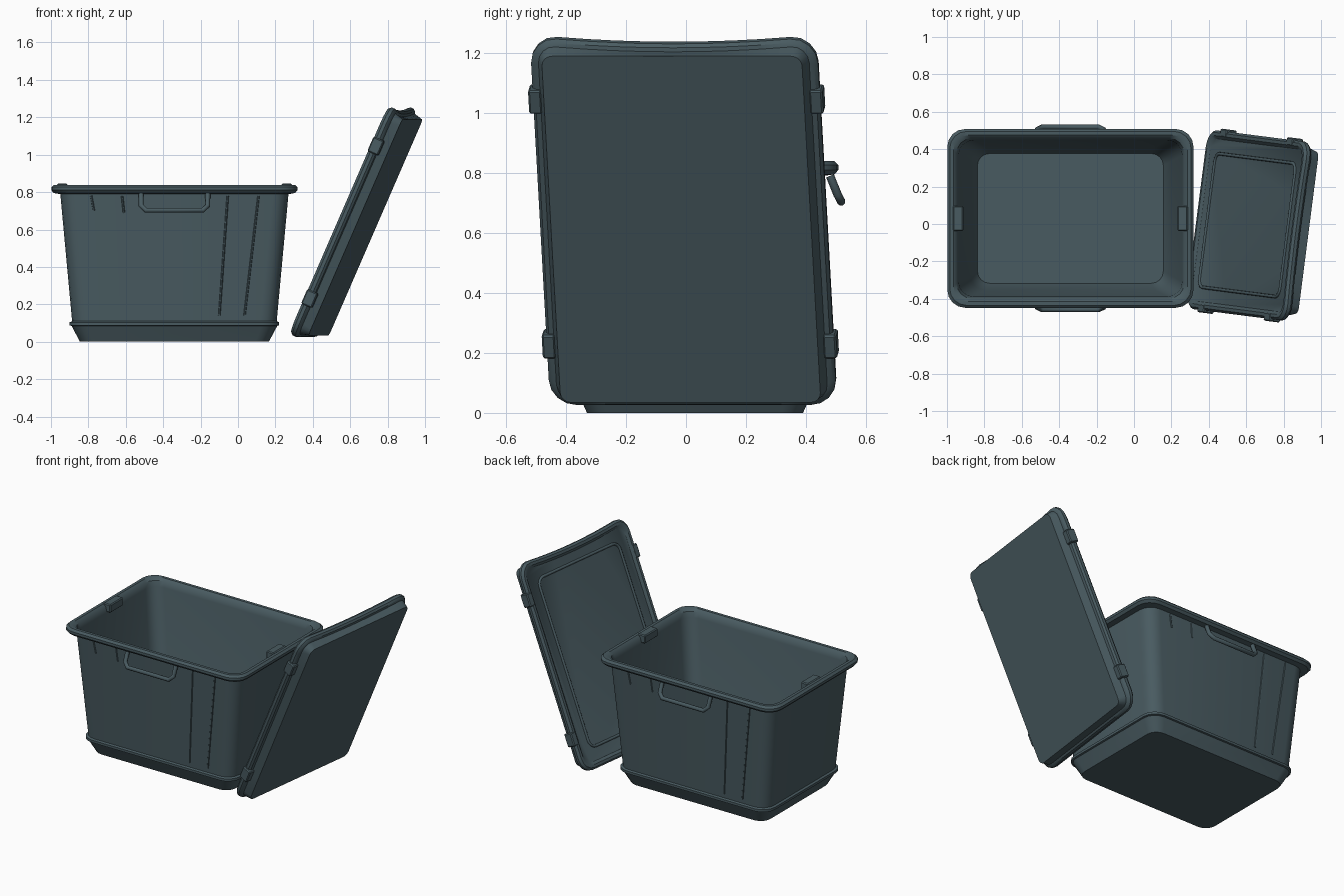
import bpy, bmesh, math
from mathutils import Matrix, Vector

if "Cube" in bpy.data.objects:
    bpy.data.objects.remove(bpy.data.objects["Cube"])

mat = bpy.data.materials.new("dark_slate_teal")
mat.diffuse_color = (0.066, 0.104, 0.119, 1)
mat.use_nodes = True
mat.node_tree.nodes["Principled BSDF"].inputs["Base Color"].default_value = mat.diffuse_color
IDENT = Matrix.Identity(4)


def finish(name, bm, mtx, angle=35):
    bmesh.ops.recalc_face_normals(bm, faces=bm.faces)
    me = bpy.data.meshes.new(name)
    bm.to_mesh(me)
    bm.free()
    me.transform(mtx)
    me.materials.clear()
    me.materials.append(mat)
    ob = bpy.data.objects.new(name, me)
    bpy.context.collection.objects.link(ob)
    bpy.ops.object.select_all(action='DESELECT')
    ob.select_set(True)
    bpy.context.view_layer.objects.active = ob
    bpy.ops.object.shade_smooth_by_angle(angle=math.radians(angle))
    return ob


def rounded_rect(hx, hy, r, z, seg=4):
    pts = []
    for i, (sx, sy) in enumerate([(1, 1), (-1, 1), (-1, -1), (1, -1)]):
        for k in range(seg + 1):
            a = (i + k / seg) * math.pi / 2
            pts.append(Vector((sx * (hx - r) + r * math.cos(a), sy * (hy - r) + r * math.sin(a), z)))
    return pts


def subdivide_loop(pts, n):
    # split the long straight sides so they can bow
    out = []
    for a, b in zip(pts, pts[1:] + pts[:1]):
        k = n if (b - a).length > 0.3 else 1
        out += [a.lerp(b, i / k) for i in range(k)]
    return out


def loft(name, rings, mtx, bow=None, split=1):
    bm = bmesh.new()
    loops = []
    for z, hx, hy, r in rings:
        pts = subdivide_loop(rounded_rect(hx, hy, r, z), split)
        if bow:
            pts = [bow(p) for p in pts]
        loops.append([bm.verts.new(p) for p in pts])
    n = len(loops[0])
    for a, b in zip(loops, loops[1:]):
        for i in range(n):
            bm.faces.new((a[i], a[(i + 1) % n], b[(i + 1) % n], b[i]))
    bm.faces.new(loops[0])
    bm.faces.new(loops[-1])
    return finish(name, bm, mtx)


def tube(name, pts, radius, mtx, closed=False, res=2):
    cu = bpy.data.curves.new(name, 'CURVE')
    cu.dimensions = '3D'
    cu.bevel_depth, cu.bevel_resolution, cu.use_fill_caps = radius, res, True
    sp = cu.splines.new('POLY')
    sp.points.add(len(pts) - 1)
    for p, q in zip(sp.points, pts):
        p.co = (*q, 1)
    sp.use_cyclic_u = closed
    tmp = bpy.data.objects.new("path", cu)
    bpy.context.collection.objects.link(tmp)
    bpy.context.view_layer.update()
    me = bpy.data.meshes.new_from_object(tmp.evaluated_get(bpy.context.evaluated_depsgraph_get()))
    bpy.data.objects.remove(tmp)
    bm = bmesh.new()
    bm.from_mesh(me)
    bpy.data.meshes.remove(me)
    return finish(name, bm, mtx, 50)


def box(name, size, loc, mtx, bevel=0.006):
    bm = bmesh.new()
    bmesh.ops.create_cube(bm, size=1)
    bmesh.ops.scale(bm, vec=size, verts=bm.verts)
    bmesh.ops.translate(bm, vec=loc, verts=bm.verts)
    bmesh.ops.bevel(bm, geom=bm.edges[:], offset=bevel, segments=1, affect='EDGES')
    return finish(name, bm, mtx)


# Bin: outer wall up, rolled rim, inner wall down to the floor
BIN = Matrix.Translation((-0.34, 0.03, 0))
loft("bin_body", [
    (0.0, 0.505, 0.36, 0.07), (0.085, 0.55, 0.398, 0.085),
    (0.088, 0.56, 0.408, 0.09), (0.104, 0.56, 0.408, 0.09), (0.11, 0.547, 0.396, 0.085),
    (0.79, 0.61, 0.43, 0.085), (0.795, 0.645, 0.465, 0.09), (0.81, 0.658, 0.478, 0.095),
    (0.826, 0.658, 0.478, 0.095), (0.839, 0.645, 0.465, 0.09), (0.839, 0.625, 0.445, 0.08),
    (0.825, 0.608, 0.428, 0.08), (0.79, 0.598, 0.418, 0.08), (0.11, 0.535, 0.384, 0.08),
    (0.02, 0.497, 0.347, 0.065)], BIN)

# Front and back carry the same details, turned half round
for side, turn in (("front", 0), ("back", math.pi)):
    M = BIN @ Matrix.Rotation(turn, 4, 'Z')
    tube(side + "_handle", [(-0.178, -0.45, 0.79), (-0.178, -0.475, 0.728), (-0.152, -0.488, 0.703),
                            (0.152, -0.488, 0.703), (0.178, -0.475, 0.728), (0.178, -0.45, 0.79)], 0.014, M)
    ribs = [(0.285, 0.24, 0.14), (0.45, 0.375, 0.14), (-0.445, -0.43, 0.70), (-0.28, -0.27, 0.69)]
    for i, (x1, x0, z0) in enumerate(ribs):
        wall = lambda z: -(0.396 + (z - 0.11) / 0.68 * 0.034)
        tube(f"{side}_rib_{i}", [(x0, wall(z0), z0), (x1, wall(0.78), 0.78)], 0.006, M, res=1)
    # latch block on the short rim
    box(side + "_rim_latch", (0.055, 0.135, 0.055), (0.6, 0, 0.818), M)

# Lid: leaning slab, local x runs up its length, local z faces the bin
u = Vector((0.53, -0.068, 1.22)).normalized()
w = Vector((0.068, 0.53, 0)).normalized()
n = u.cross(w)
LID = Matrix((u, w, n)).transposed().to_4x4()
LID.translation = (0.595, -0.005, 0.65)


def sag(p):
    # upper end of the rim bows inward a little
    if p.x > 0.5 and p.z > -0.06:
        p = p + Vector((-0.02 * max(0, 1 - (p.y / 0.42) ** 2), 0, 0))
    return p


loft("lid_body", [
    (-0.096, 0.63, 0.437, 0.035), (-0.048, 0.645, 0.455, 0.06), (-0.044, 0.658, 0.472, 0.085),
    (-0.032, 0.667, 0.482, 0.09), (-0.014, 0.667, 0.482, 0.09), (0.0, 0.655, 0.47, 0.085),
    (0.0, 0.638, 0.453, 0.075), (-0.014, 0.622, 0.437, 0.07)], LID, sag, 8)
tube("lid_panel_bead", rounded_rect(0.54, 0.36, 0.05, -0.013), 0.009, LID, closed=True)

# Four clips on the long sides of the lid
for sx in (-1, 1):
    for sy in (-1, 1):
        box(f"lid_clip_{sx}_{sy}", (0.085, 0.045, 0.062), (sx * 0.445, sy * 0.472, -0.029), LID)
